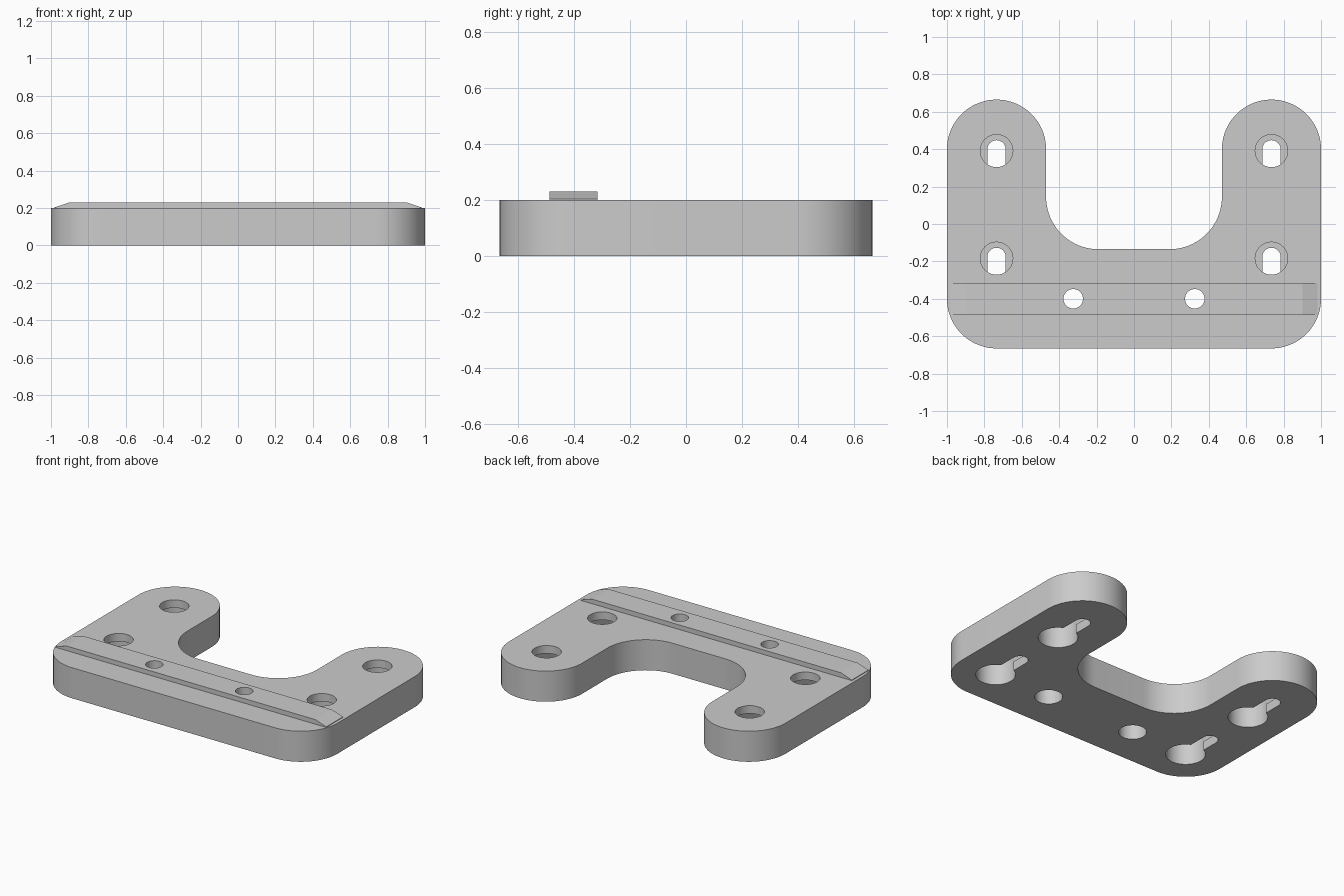
import bpy
import bmesh
from math import sin, cos, pi, radians

cube = bpy.data.objects.get("Cube")
if cube:
    bpy.data.objects.remove(cube, do_unlink=True)

grey = bpy.data.materials.new("plain grey")
grey.use_nodes = True
color = (0.6, 0.6, 0.6, 1)
grey.diffuse_color = color
grey.node_tree.nodes["Principled BSDF"].inputs["Base Color"].default_value = color


def arc(cx, cy, r, start, end, steps=20):
    angles = [radians(start + (end - start) * i / steps) for i in range(steps + 1)]
    return [(cx + r * cos(a), cy + r * sin(a)) for a in angles]


def circle(cx, cy, r):
    return arc(cx, cy, r, 0, 360, 48)[:-1]


def capsule(cx, y0, y1, r):
    return arc(cx, y1, r, 0, 180, 24) + arc(cx, y0, r, 180, 360, 24)


def prism(name, points, low, high, axis="z"):
    """Extrude a closed profile along z, or an x-z profile along y."""
    bm = bmesh.new()
    place = (lambda p, h: (p[0], p[1], h)) if axis == "z" else (lambda p, h: (p[0], h, p[1]))
    bottom = [bm.verts.new(place(p, low)) for p in points]
    top = [bm.verts.new(place(p, high)) for p in points]
    bm.faces.new(bottom)
    bm.faces.new(top)
    n = len(points)
    for i in range(n):
        j = (i + 1) % n
        bm.faces.new((bottom[i], bottom[j], top[j], top[i]))
    bmesh.ops.recalc_face_normals(bm, faces=bm.faces)
    mesh = bpy.data.meshes.new(name)
    bm.to_mesh(mesh)
    bm.free()
    mesh.materials.append(grey)
    obj = bpy.data.objects.new(name, mesh)
    bpy.context.collection.objects.link(obj)
    return obj


def combine(body, tool, operation):
    """Apply a boolean and discard the tool."""
    tool.hide_render = True
    mod = body.modifiers.new("cut", "BOOLEAN")
    mod.operation = operation
    mod.solver = "EXACT"
    mod.object = tool
    bpy.context.view_layer.objects.active = body
    bpy.ops.object.modifier_apply(modifier=mod.name)
    bpy.data.objects.remove(tool, do_unlink=True)


# U-shaped plate: right half of the outline, then mirrored
R = 0.265
half = arc(0.735, -0.4, R, -90, 0) + arc(0.735, 0.4, R, 0, 180, 40)
half += arc(0.19, 0.145, 0.28, 0, -90)
outline = half + [(-x, y) for x, y in reversed(half)]
plate = prism("mounting_plate", outline, 0, 0.2)

# Raised rail with sloped ends
rail_half = [(0.98, 0.19), (0.98, 0.204), (0.9, 0.23)]
rail_profile = rail_half + [(-x, z) for x, z in reversed(rail_half)]
combine(plate, prism("rail", rail_profile, -0.487, -0.315, "y"), "UNION")

for side in (-1, 1):
    # Screw holes through the rail, widened underneath
    x = side * 0.325
    combine(plate, prism("screw_hole", circle(x, -0.4, 0.052), -0.1, 0.4), "DIFFERENCE")
    combine(plate, prism("screw_recess", circle(x, -0.4, 0.083), -0.1, 0.13), "DIFFERENCE")

    # Keyhole slots underneath, each with an access bore from the top
    x = side * 0.735
    for y in (-0.4, 0.175):
        end = y + 0.224
        combine(plate, prism("entry_hole", circle(x, y, 0.118), -0.1, 0.15), "DIFFERENCE")
        combine(plate, prism("head_channel", capsule(x, y, end, 0.114), 0.06, 0.148), "DIFFERENCE")
        combine(plate, prism("neck_slot", capsule(x, y, end, 0.049), -0.1, 0.1), "DIFFERENCE")
        combine(plate, prism("access_bore", circle(x, y + 0.216, 0.087), 0.1, 0.4), "DIFFERENCE")

# Smooth curved walls, sharp rims
bpy.ops.object.select_all(action="DESELECT")
plate.select_set(True)
bpy.context.view_layer.objects.active = plate
bpy.ops.object.shade_smooth_by_angle(angle=radians(15))
